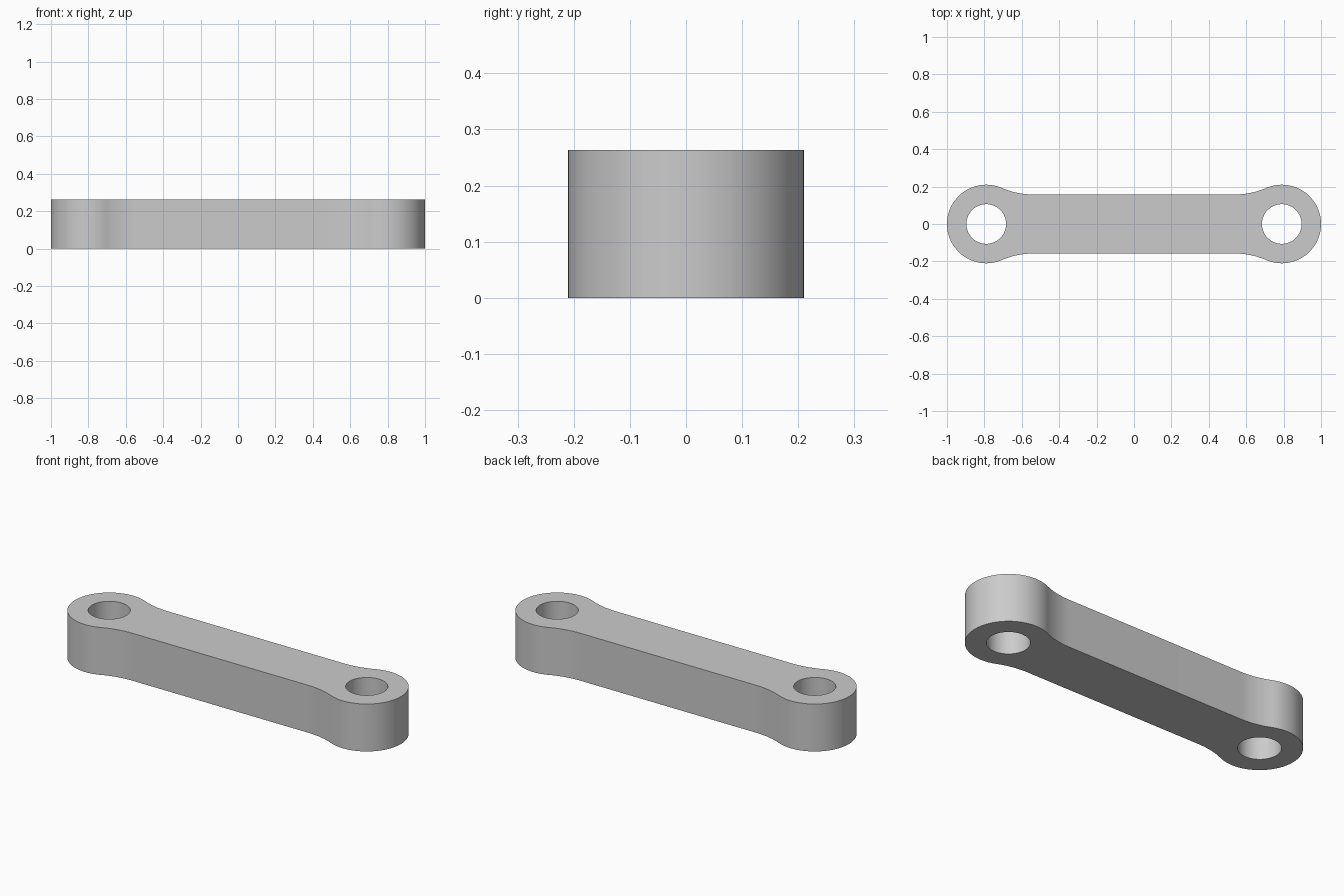
import bpy
import bmesh
from math import asin, cos, pi, radians, sin, sqrt
from mathutils import Vector

cube = bpy.data.objects.get("Cube")
if cube:
    bpy.data.objects.remove(cube)

# Main dimensions
HEIGHT = 0.263
EYE_X = 0.79
EYE_RADIUS = 0.21
HOLE_RADIUS = 0.106
HALF_WIDTH = 0.158
FILLET = 0.42


def arc(cx, cy, radius, start, end, steps):
    angles = [start + (end - start) * i / steps for i in range(steps + 1)]
    return [(cx + radius * cos(a), cy + radius * sin(a)) for a in angles]


# Fillet arc touches both the straight bar edge and the round eye
fillet_y = HALF_WIDTH + FILLET
fillet_x = EYE_X - sqrt((EYE_RADIUS + FILLET) ** 2 - fillet_y ** 2)
touch = pi - asin(fillet_y / (EYE_RADIUS + FILLET))

# One quarter of the outline, from the tip round to the bar, then mirrored
quarter = arc(EYE_X, 0, EYE_RADIUS, 0, touch, 40)
quarter += arc(fillet_x, fillet_y, FILLET, touch - pi, -pi / 2, 16)[1:]
upper = quarter + [(-x, y) for x, y in reversed(quarter)]
outline = upper + [(x, -y) for x, y in reversed(upper[1:-1])]
loops = [outline]
for side in (1, -1):
    loops.append(arc(side * EYE_X, 0, HOLE_RADIUS, 0, 2 * pi, 64)[:-1])

# Fill the outline around the holes, then extrude it upward
bm = bmesh.new()
for loop in loops:
    verts = [bm.verts.new((x, y, 0)) for x, y in loop]
    for i, vert in enumerate(verts):
        bm.edges.new((vert, verts[i - 1]))
bmesh.ops.triangle_fill(bm, use_beauty=True, edges=bm.edges[:], normal=(0, 0, 1))
result = bmesh.ops.extrude_face_region(bm, geom=bm.faces[:], use_keep_orig=True)
top = [g for g in result["geom"] if isinstance(g, bmesh.types.BMVert)]
bmesh.ops.translate(bm, verts=top, vec=Vector((0, 0, HEIGHT)))
bmesh.ops.recalc_face_normals(bm, faces=bm.faces[:])

mesh = bpy.data.meshes.new("link_arm")
bm.to_mesh(mesh)
bm.free()
link = bpy.data.objects.new("link_arm", mesh)
bpy.context.collection.objects.link(link)

# Plain grey
grey = bpy.data.materials.new("light_grey")
grey.use_nodes = True
colour = (0.6, 0.6, 0.6, 1)
grey.diffuse_color = colour
grey.node_tree.nodes["Principled BSDF"].inputs["Base Color"].default_value = colour
mesh.materials.append(grey)

# Smooth round walls with crisp rims
bpy.ops.object.select_all(action="DESELECT")
link.select_set(True)
bpy.context.view_layer.objects.active = link
bpy.ops.object.shade_smooth_by_angle(angle=radians(30))
